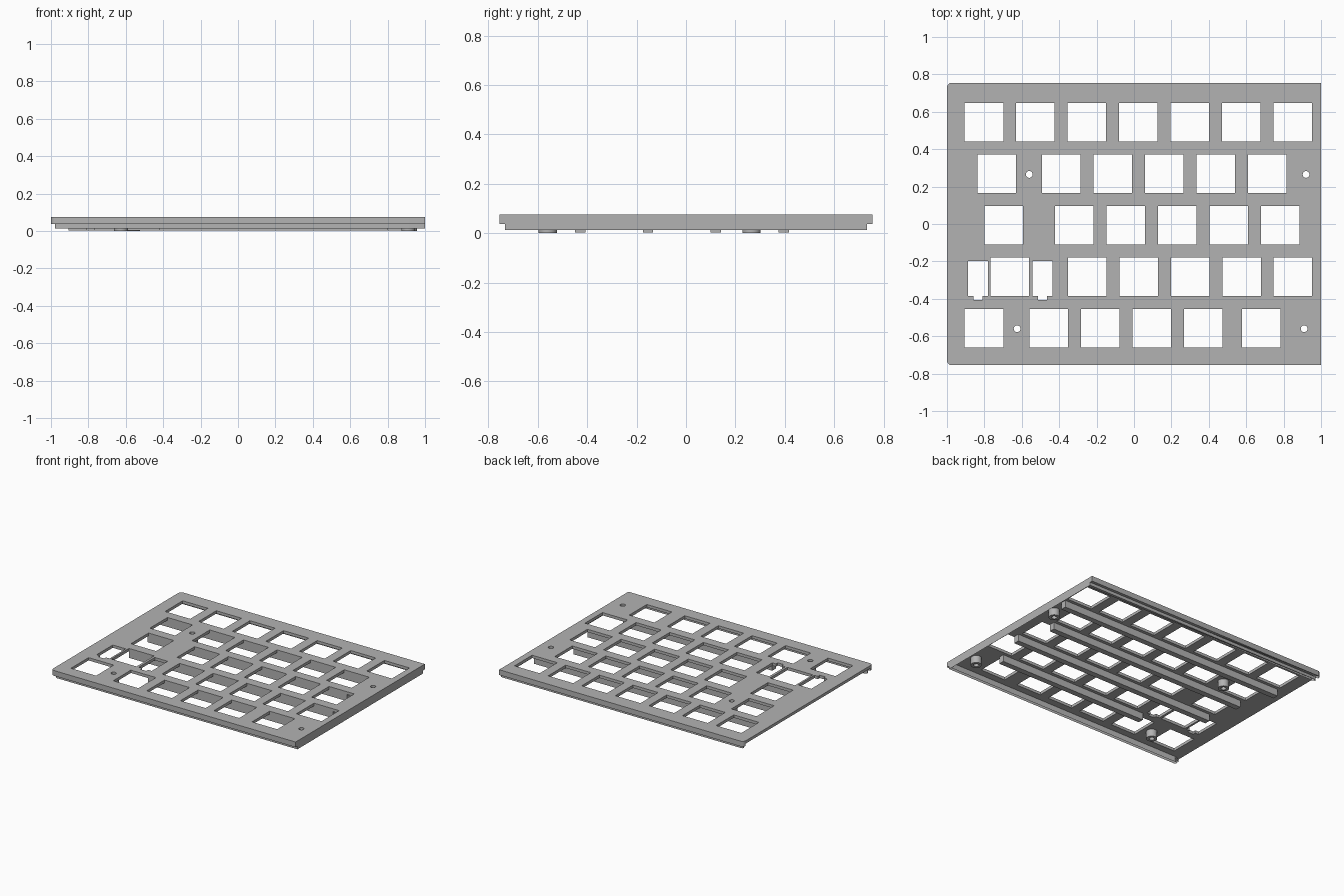
import bpy
from math import cos, sin, pi, radians

cube = bpy.data.objects.get("Cube")
if cube:
    bpy.data.objects.remove(cube, do_unlink=True)

grey = bpy.data.materials.new("matte grey")
grey.use_nodes = True
colour = (0.45, 0.45, 0.45, 1)
grey.diffuse_color = colour
grey.node_tree.nodes["Principled BSDF"].inputs["Base Color"].default_value = colour

TOP, UNDER, RIM, LIP, RIB = 0.075, 0.054, 0.036, 0.013, 0.003
HALF_Y = 0.755
PITCH, KEY = 0.275, 0.206


def rect(x0, x1, y0, y1):
    return [(x0, y0), (x1, y0), (x1, y1), (x0, y1)]


def circle(cx, cy, r, n=32):
    return [(cx + r * cos(2 * pi * i / n), cy + r * sin(2 * pi * i / n)) for i in range(n)]


def rounded_left(inset, r, x_end=1.0, n=5):
    """Outline with rounded left corners and an open, square right end."""
    left, half = -1 + inset, HALF_Y - inset
    arc = [(left + r - r * cos(pi / 2 * i / n), half - r + r * sin(pi / 2 * i / n))
           for i in range(n + 1)]
    upper = arc + [(x_end, half)]
    return upper + [(x, -y) for x, y in reversed(upper)]


def channel(outer, inner):
    """U-shaped band between two outlines, open at the right."""
    return outer + list(reversed(inner))


def slab(name, outlines, z0, z1):
    """Fill the outlines, inner ones as holes, and extrude from z0 to z1."""
    curve = bpy.data.curves.new(name, 'CURVE')
    curve.dimensions = '2D'
    curve.fill_mode = 'BOTH'
    curve.extrude = (z1 - z0) / 2
    for pts in outlines:
        spline = curve.splines.new('POLY')
        spline.points.add(len(pts) - 1)
        for p, (x, y) in zip(spline.points, pts):
            p.co = (x, y, 0, 1)
        spline.use_cyclic_u = True
    curve.materials.append(grey)
    obj = bpy.data.objects.new(name, curve)
    obj.location.z = (z0 + z1) / 2
    bpy.context.collection.objects.link(obj)
    bpy.ops.object.select_all(action='DESELECT')
    obj.select_set(True)
    bpy.context.view_layer.objects.active = obj
    bpy.ops.object.convert(target='MESH')
    bpy.ops.object.shade_smooth_by_angle(angle=radians(30))
    return obj


# Key openings: an odd first key, then an even run, then any extra key
rows = [
    [-0.802 + PITCH * i for i in range(7)],
    [-0.734] + [-0.388 + PITCH * i for i in range(5)],
    [-0.696] + [-0.319 + PITCH * i for i in range(5)],
    [-0.664] + [-0.25 + PITCH * i for i in range(5)],
    [-0.802] + [-0.456 + PITCH * i for i in range(4)] + [0.68],
]
holes = []
for r, centres in enumerate(rows):
    y = 0.543 - PITCH * r
    for x in centres:
        holes.append(rect(x - KEY / 2, x + KEY / 2, y - KEY / 2, y + KEY / 2))

# Stabiliser openings with a narrow tab at the bottom
for x in (-0.834, -0.49):
    w, tab, low, tip, high = 0.053, 0.024, -0.385, -0.406, -0.197
    holes.append([(x - w, high), (x - w, low), (x - tab, low), (x - tab, tip),
                  (x + tab, tip), (x + tab, low), (x + w, low), (x + w, high)])

# Screw positions
screws = [(-0.56, 0.265), (0.92, 0.265), (-0.625, -0.56), (0.91, -0.56)]
screw_holes = [circle(x, y, 0.018) for x, y in screws]

# Top plate
slab("switch_plate", [rounded_left(0, 0.025)] + holes + screw_holes, UNDER, TOP)

# Outer rim and the deeper inner lip, both open at the right
inner = rounded_left(0.042, 0.005)
slab("outer_rim", [channel(rounded_left(0, 0.025), inner)], RIM, UNDER)
slab("inner_lip", [channel(rounded_left(0.021, 0.012), inner)], LIP, RIM)

# Stiffening ribs between the key rows
rib_spans = [(-0.905, 0.95), (-0.81, 0.82), (-0.77, 0.9), (-0.42, 0.8)]
for i, (x0, x1) in enumerate(rib_spans):
    y = 0.396 - PITCH * i
    slab(f"rib_{i + 1}", [rect(x0, x1, y - 0.021, y + 0.021)], RIB, UNDER)

# Hollow screw bosses
for i, ((x, y), hole) in enumerate(zip(screws, screw_holes)):
    slab(f"screw_boss_{i + 1}", [circle(x, y, 0.037), hole], 0, UNDER)
